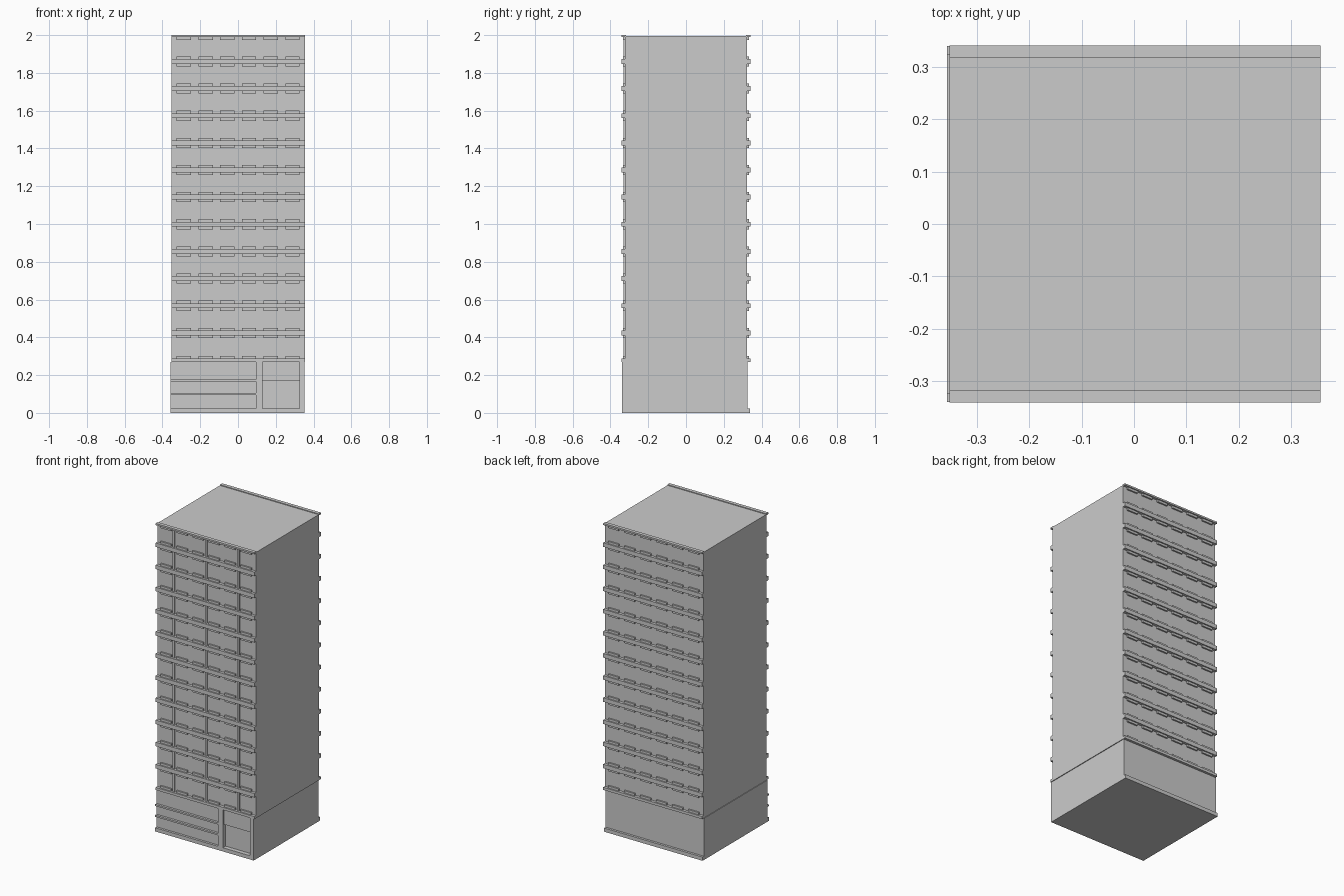
import bpy, bmesh

if "Cube" in bpy.data.objects:
    bpy.data.objects.remove(bpy.data.objects["Cube"])


def boxes(name, items):
    """One object made of boxes given as (x0, x1, y0, y1, z0, z1)."""
    bm = bmesh.new()
    for x0, x1, y0, y1, z0, z1 in items:
        vs = bmesh.ops.create_cube(bm, size=1)["verts"]
        for v in vs:
            v.co.x = x1 if v.co.x > 0 else x0
            v.co.y = y1 if v.co.y > 0 else y0
            v.co.z = z1 if v.co.z > 0 else z0
    me = bpy.data.meshes.new(name)
    bm.to_mesh(me)
    bm.free()
    ob = bpy.data.objects.new(name, me)
    bpy.context.collection.objects.link(ob)
    return ob


L, R = -0.353, 0.356      # tower sides
BL, BR = -0.357, 0.351    # base sides, slightly shifted
WALL, OUT, STEP, BASE = 0.323, 0.341, 0.333, 0.27
PITCH, FLOORS = 0.1437, 12

# Tower core
boxes("tower_core", [(L, R, -WALL, WALL, BASE, 1.995)])

# Floor bands: (bottom, top) of each, including the half bands at the ends
bands = [(BASE, 0.287)]
bands += [(0.28 + PITCH * i - 0.013, 0.28 + PITCH * i + 0.013) for i in range(1, FLOORS)]
bands.append((1.989, 2.0))


def both_sides(x0, x1, depth, z0, z1):
    inner = WALL - 0.005
    return [(x0, x1, -depth, -inner, z0, z1), (x0, x1, inner, depth, z0, z1)]


boxes("floor_bands", [b for z0, z1 in bands for b in both_sides(L, R, OUT, z0, z1)])

# Stepped window sills and lintels in six bays per floor
sills = []
for z0, z1 in bands:
    low = z0 if z0 == BASE else z0 - 0.014
    high = min(z1 + 0.014, 1.999)
    for i in range(6):
        x = 0.001 + (i - 2.5) * 0.115
        sills += both_sides(x - 0.038, x + 0.038, STEP, low, high)
boxes("window_sills_and_lintels", sills)

# Slim vertical fins on the front
boxes("front_fins", [(x - 0.007, x + 0.007, -0.33, -WALL + 0.005, BASE, 1.995)
                     for x in (-0.232, 0.0, 0.232)])

# Ground floor: wall with recessed doorway, plinth, rails and piers
boxes("base_wall", [(BL, 0.13, -0.325, 0.325, 0, BASE),
                    (0.325, BR, -0.325, 0.325, 0, BASE),
                    (0.13, 0.325, -0.312, 0.325, 0, BASE)])
boxes("door_lintel_panel", [(0.13, 0.325, -0.327, -0.31, 0.17, BASE)])
boxes("plinth", [(BL, BR, -0.34, 0.34, 0, 0.024)])
boxes("base_rails", [(BL, 0.1, -0.34, -0.32, z, z + 0.011) for z in (0.095, 0.165)])
boxes("entrance_piers", [(0.095, 0.13, -0.34, -0.31, 0, BASE),
                         (0.325, BR, -0.34, -0.31, 0, BASE)])
